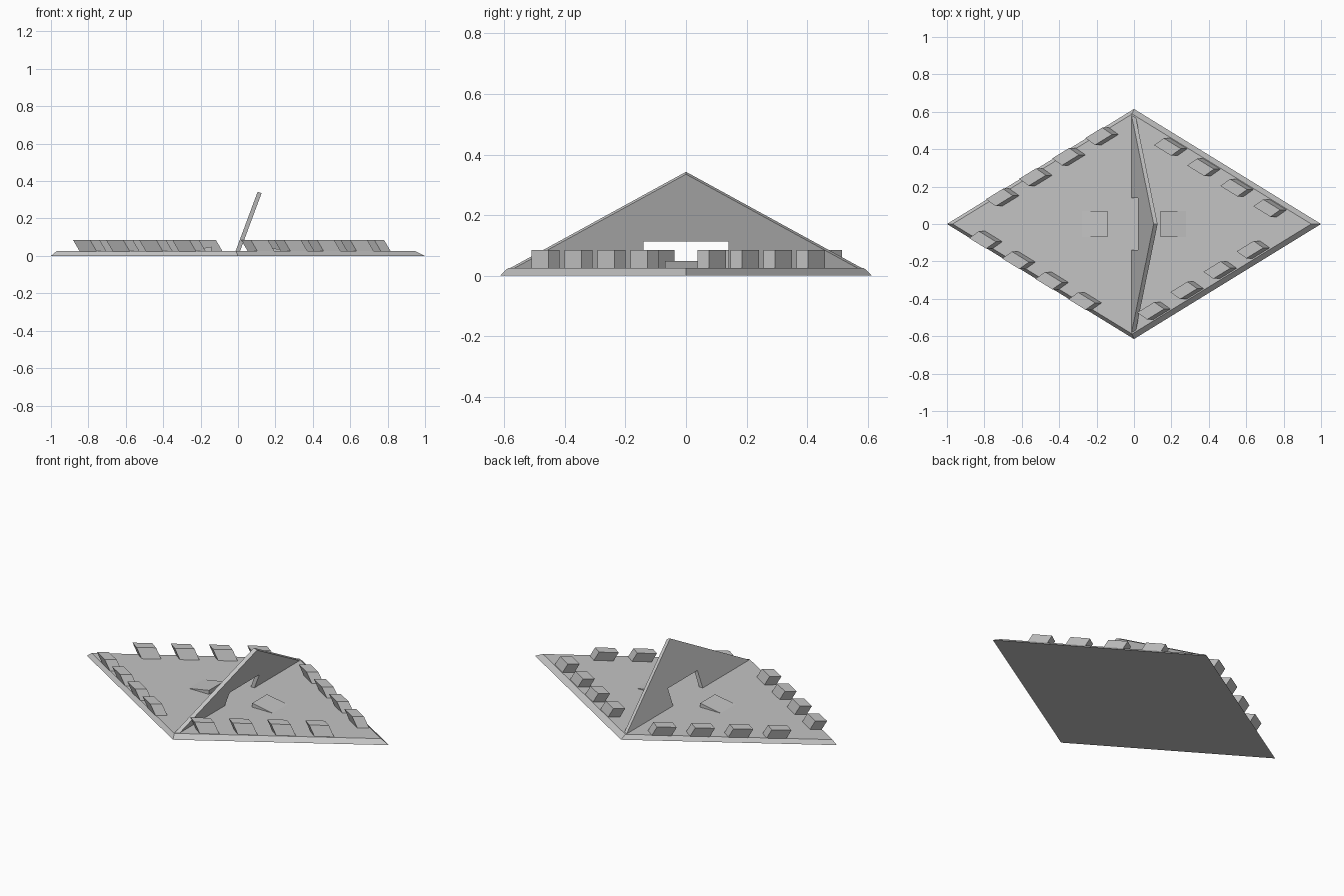
import bpy
import bmesh
from mathutils import Vector

cube = bpy.data.objects.get("Cube")
if cube:
    bpy.data.objects.remove(cube, do_unlink=True)

grey = bpy.data.materials.new("stone_grey")
grey.use_nodes = True
grey.diffuse_color = (0.55, 0.55, 0.55, 1)
grey.node_tree.nodes["Principled BSDF"].inputs["Base Color"].default_value = (0.55, 0.55, 0.55, 1)

TOP = 0.025  # deck height


def loft(name, lower, upper):
    """Solid joining two outlines with the same number of points."""
    bm = bmesh.new()
    a = [bm.verts.new(p) for p in lower]
    b = [bm.verts.new(p) for p in upper]
    n = len(a)
    bm.faces.new(a[::-1])
    bm.faces.new(b)
    for i in range(n):
        j = (i + 1) % n
        bm.faces.new((a[i], a[j], b[j], b[i]))
    bmesh.ops.recalc_face_normals(bm, faces=bm.faces)
    mesh = bpy.data.meshes.new(name)
    bm.to_mesh(mesh)
    bm.free()
    mesh.materials.append(grey)
    obj = bpy.data.objects.new(name, mesh)
    bpy.context.collection.objects.link(obj)
    return obj


# Diamond deck with sloping rim
loft("deck",
     [(-1, 0, 0), (0, -0.615, 0), (1, 0, 0), (0, 0.615, 0)],
     [(-0.97, 0, TOP), (-0.01, -0.588, TOP), (0.948, 0, TOP), (-0.01, 0.588, TOP)])

# Leaning triangular wall with a doorway
foot = Vector((-0.015, 0, 0.02))
ridge = Vector((0.105, 0, 0.343))
thick = Vector((0.021, 0, -0.008))


def wall_point(y, t):
    return foot.lerp(ridge, t) + Vector((0, y, 0))


half = [(0.14, 0.31), (0.14, 0), (0.59, 0)]
outline = half + [(0, 1)] + [(-y, t) for y, t in reversed(half)]
face = [wall_point(y, t) for y, t in outline]
loft("leaning_wall", face, [p + thick for p in face])

# Slanted blocks along the four edges, numbered from the side tips
rows = {
    "front_right": (-0.775, -0.085, 1, -1),
    "back_right": (-0.685, 0.142, 1, 1),
    "back_left": (0.745, 0.085, -1, 1),
    "front_left": (0.655, -0.137, -1, -1),
}
lean = Vector((-0.035, 0, 0.06))
for row, (x, y, sx, sy) in rows.items():
    along = Vector((0.0455 * sx, 0.028 * sy, 0))
    across = Vector((0.026 * sx, -0.0185 * sy, 0))
    for i in range(4):
        c = Vector((x + 0.177 * sx * i, y + 0.109 * sy * i, TOP - 0.001))
        base = [c + along + across, c - along + across,
                c - along - across, c + along - across]
        loft(f"{row}_block_{i + 1}", base, [p + lean for p in base])

# Low wedge ramps on both sides of the wall
for side, s in (("left", 1), ("right", -1)):
    ramp = [(0.143 * s, TOP - 0.001), (0.285 * s, TOP - 0.001), (0.143 * s, 0.049)]
    loft(f"{side}_ramp",
         [(x, -0.07, z) for x, z in ramp],
         [(x, 0.07, z) for x, z in ramp])
